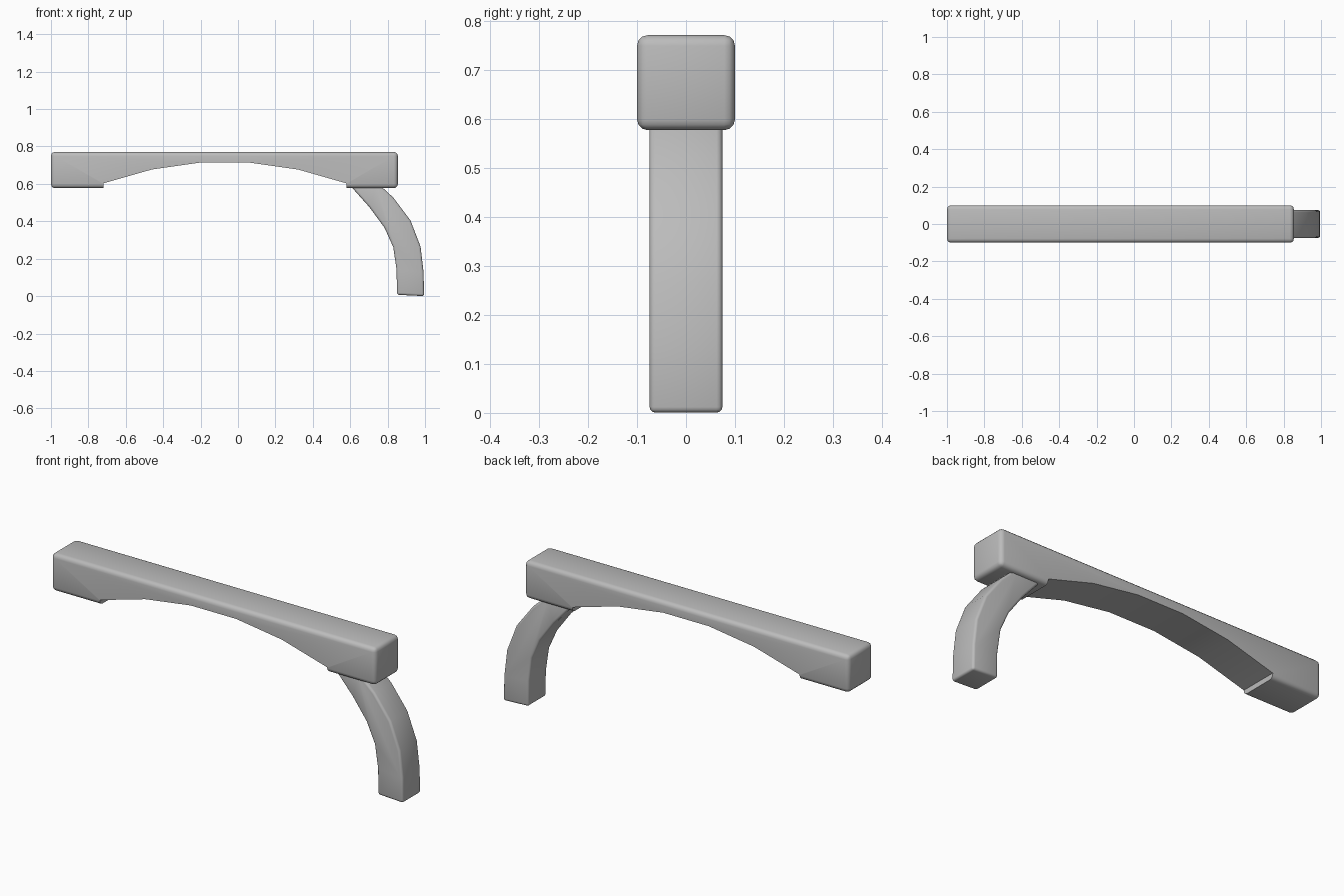
import bpy
import bmesh
from math import radians

old = bpy.data.objects.get("Cube")
if old:
    bpy.data.objects.remove(old, do_unlink=True)

# Single plain grey finish
GREY = (0.5, 0.5, 0.5, 1.0)
grey = bpy.data.materials.new("plain grey")
grey.use_nodes = True
grey.diffuse_color = GREY
grey.node_tree.nodes["Principled BSDF"].inputs["Base Color"].default_value = GREY


def extrude_profile(name, points, depth):
    """Closed x-z outline extruded evenly to both sides of y = 0."""
    bm = bmesh.new()
    face = bm.faces.new([bm.verts.new((x, -depth / 2, z)) for x, z in points])
    result = bmesh.ops.extrude_face_region(bm, geom=[face])
    new = [v for v in result["geom"] if isinstance(v, bmesh.types.BMVert)]
    bmesh.ops.translate(bm, verts=new, vec=(0, depth, 0))
    bmesh.ops.recalc_face_normals(bm, faces=bm.faces)
    mesh = bpy.data.meshes.new(name)
    bm.to_mesh(mesh)
    bm.free()
    mesh.materials.append(grey)
    obj = bpy.data.objects.new(name, mesh)
    bpy.context.collection.objects.link(obj)
    return obj


def select_only(obj):
    bpy.ops.object.select_all(action='DESELECT')
    obj.select_set(True)
    bpy.context.view_layer.objects.active = obj


def add_bevel(obj, width, segments):
    mod = obj.modifiers.new("rounded edges", 'BEVEL')
    mod.width = width
    mod.segments = segments
    mod.limit_method = 'ANGLE'
    mod.angle_limit = radians(40)


def finish(obj):
    select_only(obj)
    for mod in list(obj.modifiers):
        bpy.ops.object.modifier_apply(modifier=mod.name)
    bpy.ops.object.shade_smooth_by_angle(angle=radians(35))


# Long bar with rounded edges
LEFT, RIGHT, LOW, HIGH = -1.0, 0.855, 0.577, 0.771
bar = extrude_profile("top_bar", [(LEFT, LOW), (RIGHT, LOW), (RIGHT, HIGH), (LEFT, HIGH)], 0.2)
add_bevel(bar, 0.022, 3)

# Faceted arch cut out of the underside, symmetric about its own centre
CENTRE = -0.07
half = [(0.65, 0.4), (0.65, 0.603), (0.39, 0.677), (0.13, 0.714)]
arch = [(CENTRE + x, z) for x, z in half] + [(CENTRE - x, z) for x, z in reversed(half)]
cutter = extrude_profile("arch_cutter", arch, 0.5)
cutter.hide_render = True
cut = bar.modifiers.new("arch cut", 'BOOLEAN')
cut.operation = 'DIFFERENCE'
cut.solver = 'EXACT'
cut.object = cutter
finish(bar)
bpy.data.objects.remove(cutter, do_unlink=True)

# Curved leg that sweeps down from under the bar's end
outer = [(0.995, 0.0), (0.992, 0.13), (0.976, 0.265), (0.922, 0.405), (0.83, 0.527), (0.74, 0.61)]
inner = [(0.605, 0.585), (0.703, 0.475), (0.783, 0.366), (0.83, 0.262), (0.848, 0.14), (0.85, 0.007)]
leg = extrude_profile("curved_leg", outer + inner, 0.149)
add_bevel(leg, 0.012, 3)
finish(leg)
